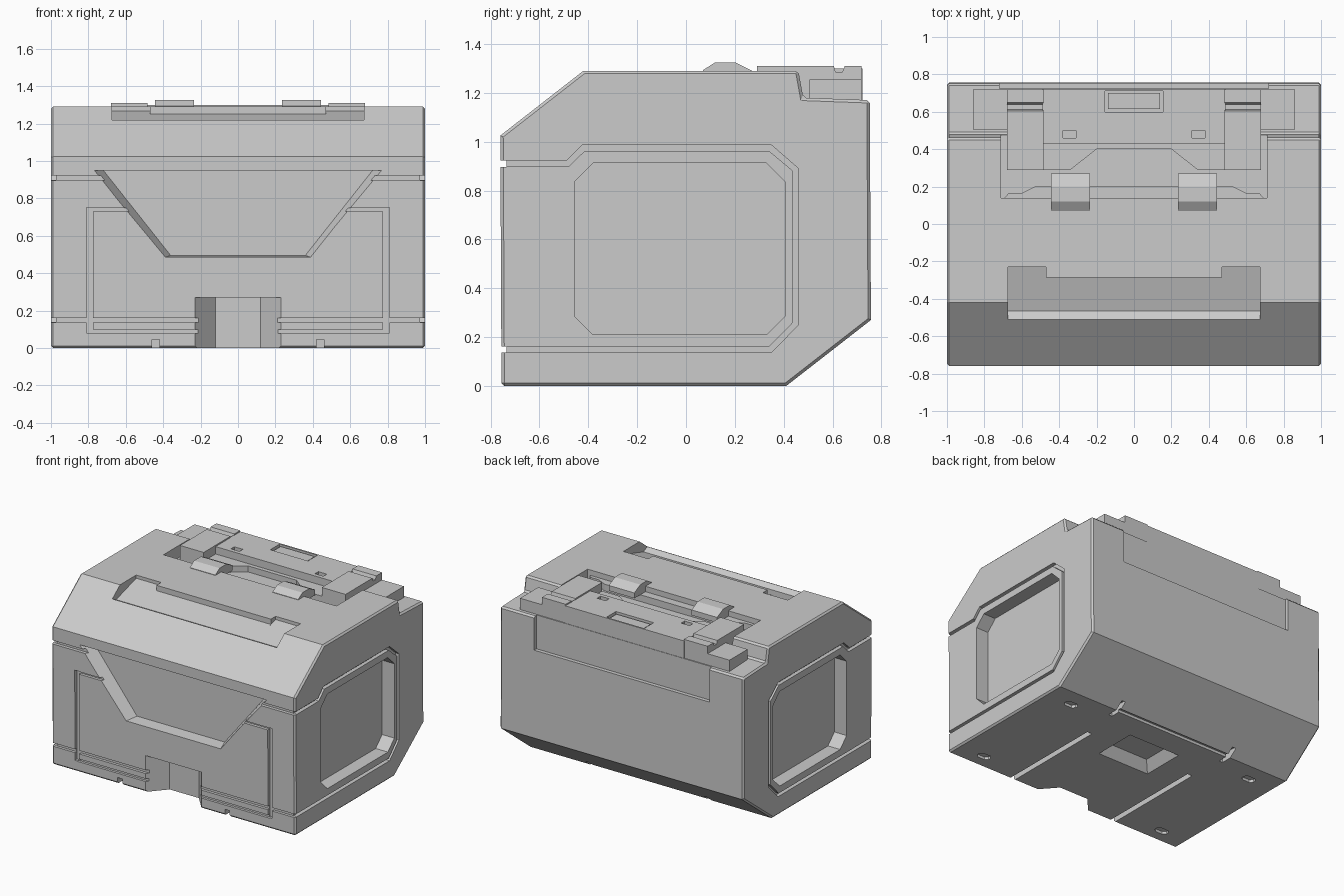
import bpy, bmesh, math

if "Cube" in bpy.data.objects:
    bpy.data.objects.remove(bpy.data.objects["Cube"])


def loft(name, a_pts, b_pts, axis, a, b):
    """Solid between two matching outlines placed at a and b on an axis."""
    bm = bmesh.new()

    def put(p, d):
        u, v = p
        return bm.verts.new({'x': (d, u, v), 'y': (u, d, v), 'z': (u, v, d)}[axis])
    lo = [put(p, a) for p in a_pts]
    hi = [put(p, b) for p in b_pts]
    bm.faces.new(lo)
    bm.faces.new(hi[::-1])
    n = len(lo)
    for i in range(n):
        j = (i + 1) % n
        bm.faces.new((lo[j], lo[i], hi[i], hi[j]))
    bmesh.ops.recalc_face_normals(bm, faces=bm.faces)
    me = bpy.data.meshes.new(name)
    bm.to_mesh(me)
    bm.free()
    ob = bpy.data.objects.new(name, me)
    bpy.context.collection.objects.link(ob)
    return ob


def prism(name, pts, axis, a, b):
    return loft(name, pts, pts, axis, a, b)


def box(name, x0, x1, y0, y1, z0, z1):
    return prism(name, [(x0, y0), (x1, y0), (x1, y1), (x0, y1)], 'z', z0, z1)


def sbox(name, s, x0, x1, *rest):
    return box(name, *sorted((s * x0, s * x1)), *rest)


def apply(ob, mod):
    bpy.context.view_layer.objects.active = ob
    bpy.ops.object.modifier_apply(modifier=mod.name)


def cut(ob, cutter):
    m = ob.modifiers.new("cut", 'BOOLEAN')
    m.operation, m.solver, m.object = 'DIFFERENCE', 'EXACT', cutter
    apply(ob, m)
    bpy.data.objects.remove(cutter)


def bevel(ob, w):
    m = ob.modifiers.new("bevel", 'BEVEL')
    m.width, m.segments, m.limit_method = w, 1, 'ANGLE'
    m.angle_limit = math.radians(65)
    apply(ob, m)


def octagon(y0, y1, z0, z1, c):
    return [(y0 + c, z0), (y1 - c, z0), (y1, z0 + c), (y1, z1 - c),
            (y1 - c, z1), (y0 + c, z1), (y0, z1 - c), (y0, z0 + c)]


def rect(r, y0, y1):
    return [(-r, y0), (r, y0), (r, y1), (-r, y1)]


# case body: side profile across the full width
profile = [(-.755, 0), (.41, 0), (.757, .27), (.752, 1.17), (.48, 1.18),
           (.46, 1.29), (-.42, 1.29), (-.76, 1.025)]
body = prism("case_body", profile, 'x', -1, 1)
bevel(body, .012)

# seams wrapping the sides, running on to the front
seam_out = [(-.9, .922), (-.49, .922), (-.425, .986), (.35, .986), (.46, .89),
            (.46, .25), (.35, .138), (-.9, .138)]
seam_in = [(-.9, .898), (-.48, .898), (-.415, .962), (.34, .962), (.438, .88),
           (.438, .26), (.34, .16), (-.9, .16)]
for s in (1, -1):
    cut(body, sbox("c", s, .62, 1.07, -.88, -.735, .8965, .9235))
    cut(body, sbox("c", s, .19, 1.07, -.88, -.735, .1365, .1615))
    cut(body, prism("c", seam_out + seam_in[::-1], 'x', s * .972, s * 1.1))
    # side windows
    cut(body, prism("c", octagon(-.455, .405, .21, .912, .075), 'x', s * .9, s * 1.1))

# front door outline groove
for s in (1, -1):
    cut(body, sbox("c", s, .775, .81, -.9, -.73, .08, .75))
    cut(body, sbox("c", s, .5, .79, -.9, -.737, .73, .748))
    cut(body, sbox("c", s, .19, .79, -.9, -.737, .077, .098))

# front trapezoid recess under the lid, and the centre notch below
wide = [(-.795, .95), (.795, .95), (.405, .48), (-.405, .48)]
deep = [(-.72, .95), (.72, .95), (.36, .495), (-.36, .495)]
cut(body, loft("c", wide, deep, 'y', -.81, -.67))
cut(body, prism("c", [(-.23, -.92), (.23, -.92), (.23, -.755), (.12, -.63),
                      (-.12, -.63), (-.23, -.755)], 'z', -.1, .27))

# lid handle slot, wider at both ends
slot = [(1.5, 1.25), (1.26, 1.175), (1.215, 1.5)]
for x0, x1, y, z in ((-.675, .675, -.285, 1.25), (.47, .675, -.23, 1.266), (-.675, -.47, -.23, 1.266)):
    cut(body, prism("c", [(y, 1.5), (y, z), (-.465, 1.197), (-.51, 1.218), (-.51, 1.5)], 'x', x0, x1))

# rear hinge pocket on top and shallow panel down the back
cut(body, box("c", -.71, .71, .14, .9, 1.2, 1.5))
cut(body, box("c", -.72, .72, .725, .9, .92, 1.5))

# underside: rails, centre socket, foot slots, rear grip groove
for s in (1, -1):
    cut(body, sbox("c", s, .42, .46, -.91, .06, -.1, .045))
    for y in (-.64, .27):
        pts = octagon(s * .78 - .05, s * .78 + .05, y - .03, y + .03, .02)
        cut(body, prism("c", pts, 'z', -.1, .02))
    cut(body, sbox("c", s, .47, .5, .33, .47, -.1, .06))
cut(body, box("c", -.485, .485, .4, .425, -.1, .02))
cut(body, loft("c", rect(.22, -.12, .22), rect(.16, -.06, .16), 'z', -.01, .07))

# hinge centre plate with window and two small holes
plate = box("hinge_plate", -.49, .49, .43, .722, 1.15, 1.3)
cut(plate, box("c", -.155, .155, .6, .71, 1.26, 1.4))
box("hinge_window_insert", -.14, .14, .615, .7, 1.2, 1.29)
for s in (1, -1):
    cut(plate, box("c", s * .345 - .035, s * .345 + .035, .46, .5, 1.25, 1.4))

# sloping tongue and stepped ledge in front of the plate
prism("hinge_tongue", [(-.5, .29), (-.34, .29), (-.2, .4), (.2, .4), (.34, .29),
                       (.5, .29), (.5, .44), (-.5, .44)], 'z', 1.15, 1.245)
prism("pocket_ledge", [(-.7, .13), (.7, .13), (.67, .165), (.6, .165), (.53, .2),
                       (-.53, .2), (-.6, .165), (-.67, .165)], 'z', 1.15, 1.25)

# hinge arms, pins and latches on both sides
arm_profile = [(.29, 1.15), (.29, 1.31), (.605, 1.31), (.612, 1.285), (.64, 1.285),
               (.65, 1.31), (.718, 1.31), (.718, 1.15)]
latch_profile = [(.07, 1.25), (.07, 1.293), (.12, 1.325), (.2, 1.325), (.27, 1.29), (.27, 1.25)]
for s, side in ((1, "right"), (-1, "left")):
    prism("hinge_arm_" + side, arm_profile, 'x', s * .485, s * .68)
    sbox("hinge_pin_" + side, s, .6, .86, .505, .718, 1.165, 1.255)
    prism("latch_" + side, latch_profile, 'x', s * .235, s * .445)
